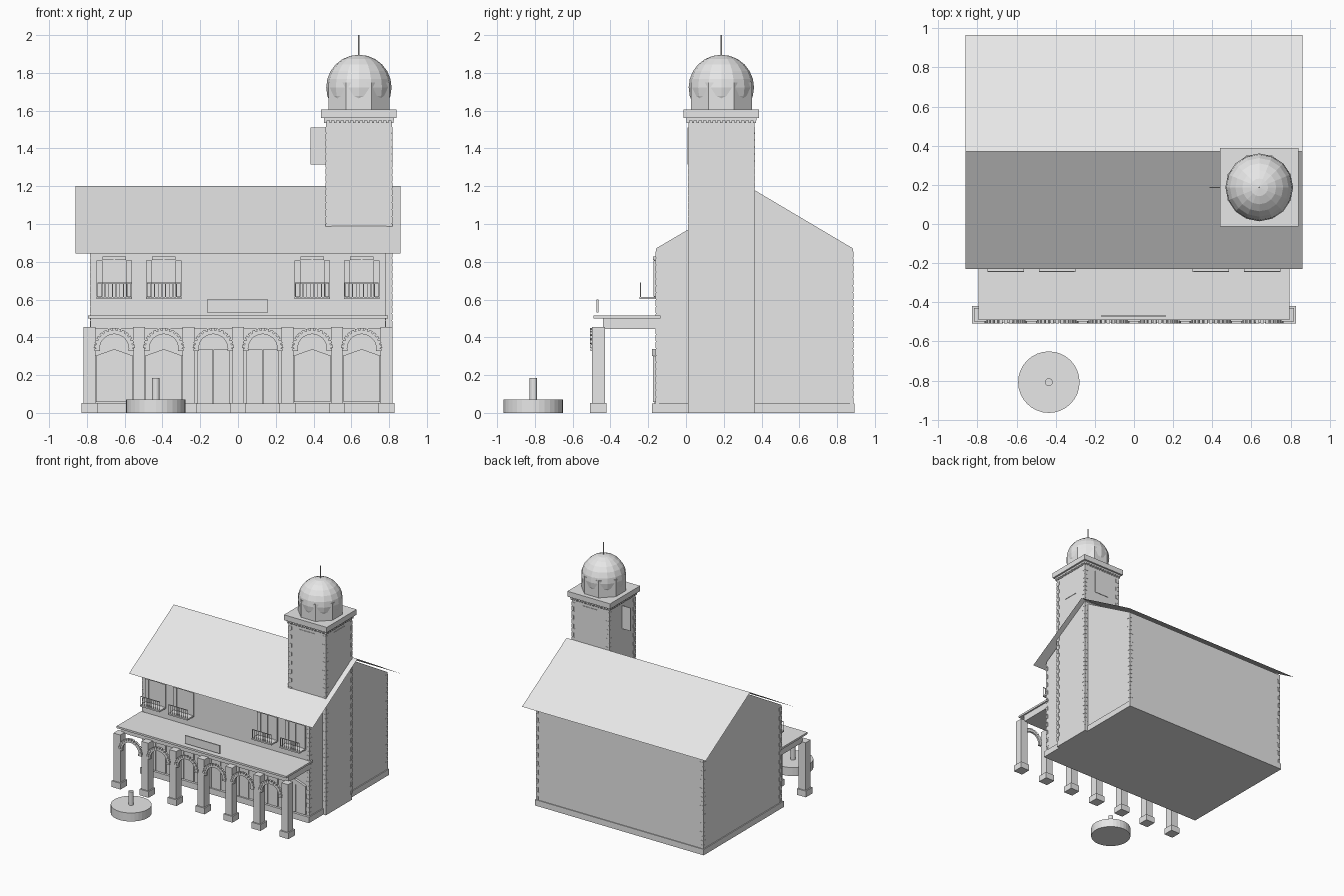
import bpy, bmesh
from math import pi, sin, cos
from mathutils import Matrix, Vector

cube = bpy.data.objects.get("Cube")
if cube:
    bpy.data.objects.remove(cube)

grey = bpy.data.materials.new("plain_grey")
grey.use_nodes = True
grey.diffuse_color = (0.8, 0.8, 0.8, 1)
grey.node_tree.nodes["Principled BSDF"].inputs["Base Color"].default_value = (0.8, 0.8, 0.8, 1)


def finish(name, bm):
    mesh = bpy.data.meshes.new(name)
    bm.normal_update()
    bm.to_mesh(mesh)
    bm.free()
    mesh.materials.append(grey)
    obj = bpy.data.objects.new(name, mesh)
    bpy.context.collection.objects.link(obj)
    return obj


def add_box(bm, x0, x1, y0, y1, z0, z1):
    size = Matrix.Diagonal((x1 - x0, y1 - y0, z1 - z0, 1))
    mid = Matrix.Translation(((x0 + x1) / 2, (y0 + y1) / 2, (z0 + z1) / 2))
    bmesh.ops.create_cube(bm, size=1, matrix=mid @ size)


def boxes(name, *specs):
    bm = bmesh.new()
    for spec in specs:
        add_box(bm, *spec)
    return finish(name, bm)


def add_prism(bm, points, push):
    """Extrude a flat outline along a vector."""
    face = bm.faces.new([bm.verts.new(p) for p in points])
    out = bmesh.ops.extrude_face_region(bm, geom=[face], use_keep_orig=True)
    moved = [g for g in out["geom"] if isinstance(g, bmesh.types.BMVert)]
    bmesh.ops.translate(bm, verts=moved, vec=push)
    bmesh.ops.recalc_face_normals(bm, faces=bm.faces)


def cylinder(name, x, y, z0, z1, r, sides, turn=0):
    bm = bmesh.new()
    place = Matrix.Translation((x, y, (z0 + z1) / 2)) @ Matrix.Rotation(turn, 4, "Z")
    bmesh.ops.create_cone(bm, cap_ends=True, segments=sides, radius1=r, radius2=r,
                          depth=z1 - z0, matrix=place)
    return finish(name, bm)


def add_arch(bm, x, z, r0, r1, y0, y1, a0, a1, steps):
    """Ring segment standing upright, facing the front."""
    angles = [a0 + (a1 - a0) * i / steps for i in range(steps + 1)]
    for a, b in zip(angles, angles[1:]):
        corners = [(r0, a), (r1, a), (r1, b), (r0, b)]
        add_prism(bm, [(x + r * cos(t), y0, z + r * sin(t)) for r, t in corners],
                  Vector((0, y1 - y0, 0)))


def quoins(name, x0, x1, y0, y1, z0, z1, count):
    """Alternating corner stones, barely proud of the wall."""
    bm = bmesh.new()
    step, out = (z1 - z0) / count, 0.002
    for i in range(count):
        w = 0.03 if i % 2 else 0.018
        for xa, xb in ((x0 - out, x0 + w), (x1 - w, x1 + out)):
            for ya, yb in ((y0 - out, y0 + w), (y1 - w, y1 + out)):
                add_box(bm, xa, xb, ya, yb, z0 + i * step, z0 + (i + 0.85) * step)
    finish(name, bm)


# Main house with gabled ends
WALL, FRONT, BACK, RIDGE = 0.782, -0.16, 0.885, 0.365
bm = bmesh.new()
gable = [(FRONT, 0), (BACK, 0), (BACK, 0.87), (RIDGE, 1.178), (FRONT, 0.87)]
add_prism(bm, [(-WALL, y, z) for y, z in gable], Vector((2 * WALL, 0, 0)))
finish("house_walls", bm)
boxes("plinth", (-0.79, 0.79, -0.18, 0.892, 0, 0.05))
quoins("house_quoins", -WALL, WALL, FRONT, BACK, 0.05, 0.86, 22)

# Thin sheet roof
bm = bmesh.new()
rows = [[bm.verts.new((x, y, z)) for x in (-0.86, 0.86)]
        for y, z in ((-0.23, 0.845), (0.37, 1.2), (0.965, 0.845))]
for low, high in zip(rows, rows[1:]):
    bm.faces.new((low[0], low[1], high[1], high[0]))
finish("roof", bm)

# Tower
TX, TY, HALF = 0.64, 0.187, 0.175
boxes("tower", (TX - HALF, TX + HALF, TY - HALF, TY + HALF, 0, 1.56))
quoins("tower_quoins", TX - HALF, TX + HALF, TY - HALF, TY + HALF, 0.05, 1.52, 40)


def square(half, z0, z1):
    return (TX - half, TX + half, TY - half, TY + half, z0, z1)


boxes("tower_cornice", square(0.185, 1.548, 1.562), square(0.2, 1.562, 1.607))
bm = bmesh.new()
for i in range(15):
    t = -0.175 + i * 0.025
    for side in (-1, 1):
        edge = side * 0.179
        add_box(bm, TX + t - 0.006, TX + t + 0.006, TY + edge - 0.005, TY + edge + 0.005, 1.535, 1.55)
        add_box(bm, TX + edge - 0.005, TX + edge + 0.005, TY + t - 0.006, TY + t + 0.006, 1.535, 1.55)
finish("tower_dentils", bm)

# Tower shutters: three closed, one open
boxes("tower_shutters",
      (TX - 0.07, TX + 0.07, TY - HALF - 0.004, TY - HALF, 1.315, 1.51),
      (TX - 0.07, TX + 0.07, TY + HALF, TY + HALF + 0.004, 1.315, 1.51),
      (TX + HALF, TX + HALF + 0.004, TY - 0.07, TY + 0.07, 1.315, 1.51))
boxes("open_tower_shutter", (0.385, TX - HALF, TY - 0.003, TY + 0.003, 1.315, 1.51))

# Octagonal drum, dome and mast
cylinder("dome_drum", TX, TY, 1.607, 1.75, 0.175, 8, pi / 8)
bm = bmesh.new()
bmesh.ops.create_uvsphere(bm, u_segments=16, v_segments=12, radius=0.173,
                          matrix=Matrix.Translation((TX, TY, 1.723)))
finish("dome", bm)
cylinder("mast", TX, TY, 1.88, 2.0, 0.004, 8)

# Arcade: porch roof, beam, pillars
boxes("porch_roof", (-0.795, 0.795, -0.49, -0.135, 0.5, 0.516))
boxes("porch_beam", (-0.782, 0.782, -0.44, FRONT, 0.445, 0.5))
BAY = 0.262
bm = bmesh.new()
for i in range(-3, 4):
    x = i * BAY
    add_box(bm, x - 0.032, x + 0.032, -0.498, -0.43, 0, 0.455)
    add_box(bm, x - 0.042, x + 0.042, -0.508, -0.42, 0, 0.052)
finish("pillars", bm)

# Arches with raised stones
bm = bmesh.new()
stones = 13
for i in range(-3, 3):
    x = (i + 0.5) * BAY
    add_arch(bm, x, 0.34, 0.077, 0.098, -0.503, -0.488, 0, pi, 14)
    for k in range(stones):
        a = pi * k / stones
        add_arch(bm, x, 0.34, 0.09, 0.109, -0.508, -0.488, a + 0.04, a + pi / stones - 0.04, 1)
    for side in (-1, 1):
        cx = x + side * 0.09
        add_box(bm, cx - 0.015, cx + 0.015, -0.506, -0.488, 0.328, 0.342)
finish("arches", bm)

# Sign board on the porch
boxes("sign_board", (-0.165, 0.16, -0.474, -0.464, 0.532, 0.6))

# Ground-floor windows with pediments, upper windows with balconies
for n, x in enumerate((-0.655, -0.393, 0.393, 0.655), 1):
    bm = bmesh.new()
    w, top = 0.097, 0.302
    add_box(bm, x - w, x + w, -0.168, FRONT, 0.058, top)
    for bar in (-w, -0.006, w - 0.012):
        add_box(bm, x + bar, x + bar + 0.012, -0.174, FRONT, 0.058, top)
    add_box(bm, x - w, x + w, -0.174, FRONT, 0.29, top)
    add_prism(bm, [(x - 0.1, -0.18, top), (x + 0.1, -0.18, top), (x, -0.18, 0.338)],
              Vector((0, 0.02, 0)))
    finish(f"ground_window_{n}", bm)

    boxes(f"upper_window_{n}",
          (x - 0.06, x + 0.06, -0.166, FRONT, 0.61, 0.825),
          (x - 0.062, x + 0.062, -0.176, FRONT, 0.81, 0.828),
          (x - 0.004, x + 0.004, -0.17, FRONT, 0.61, 0.81),
          (x - 0.095, x - 0.062, -0.172, FRONT, 0.615, 0.808),
          (x + 0.062, x + 0.095, -0.172, FRONT, 0.615, 0.808))

    bm = bmesh.new()
    add_box(bm, x - 0.093, x + 0.093, -0.245, FRONT, 0.602, 0.614)
    for k in range(10):
        bx = x - 0.088 + k * 0.0195
        add_box(bm, bx - 0.002, bx + 0.002, -0.243, -0.239, 0.612, 0.688)
    add_box(bm, x - 0.09, x + 0.09, -0.243, -0.239, 0.684, 0.69)
    finish(f"balcony_{n}", bm)

# Double doors
for name, x in (("left_door", 0.131), ("right_door", -0.131)):
    boxes(name, (x - 0.085, x - 0.002, -0.168, FRONT, 0.05, 0.335),
          (x + 0.002, x + 0.085, -0.168, FRONT, 0.05, 0.335))

# Fountain in the square
cylinder("fountain_basin", -0.435, -0.808, 0, 0.072, 0.157, 32)
cylinder("fountain_post", -0.435, -0.808, 0.07, 0.185, 0.02, 16)
